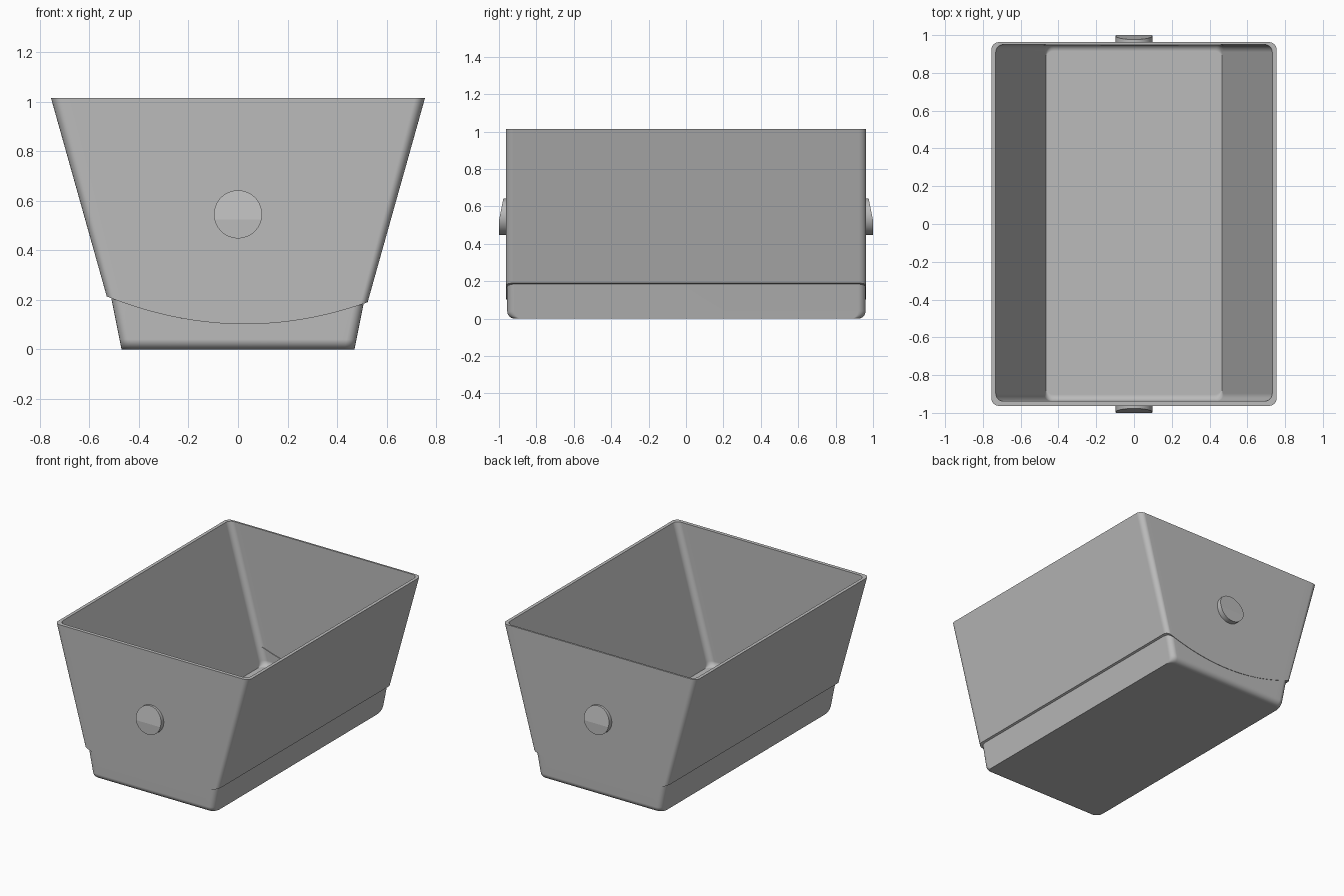
import bpy, bmesh, math

if "Cube" in bpy.data.objects:
    bpy.data.objects.remove(bpy.data.objects["Cube"], do_unlink=True)

grey = bpy.data.materials.new("plain grey")
grey.use_nodes = True
COLOUR = (0.5, 0.5, 0.5, 1)
grey.diffuse_color = COLOUR
grey.node_tree.nodes["Principled BSDF"].inputs["Base Color"].default_value = COLOUR

TOP = 1.015
SLOPE = 0.281
END_STEPS = 28
CORNER_STEPS = 6


def ring(half_x, front, back, z, radius=0.04):
    """Rounded rectangle whose short ends are split into even steps."""
    points = []
    flat = half_x - radius
    corners = ((flat, back - radius), (-flat, back - radius),
               (-flat, front + radius), (flat, front + radius))
    for i, (cx, cy) in enumerate(corners):
        for k in range(CORNER_STEPS + 1):
            a = math.pi / 2 * (i + k / CORNER_STEPS)
            points.append((cx + radius * math.cos(a), cy + radius * math.sin(a), z))
        if i % 2 == 0:
            side = 1 if i == 0 else -1
            end_y = back if i == 0 else front
            for k in range(1, END_STEPS):
                points.append((side * flat * (1 - 2 * k / END_STEPS), end_y, z))
    return points


def finish(name, bm):
    bmesh.ops.recalc_face_normals(bm, faces=bm.faces)
    mesh = bpy.data.meshes.new(name)
    bm.to_mesh(mesh)
    bm.free()
    mesh.materials.append(grey)
    obj = bpy.data.objects.new(name, mesh)
    bpy.context.collection.objects.link(obj)
    bpy.ops.object.select_all(action="DESELECT")
    obj.select_set(True)
    bpy.context.view_layer.objects.active = obj
    bpy.ops.object.shade_smooth_by_angle(angle=math.radians(35))
    normals = obj.modifiers.new("even shading", "WEIGHTED_NORMAL")
    normals.keep_sharp = True
    return obj


def loft(name, rings):
    """Join rings in order and close the last one."""
    bm = bmesh.new()
    rows = [[bm.verts.new(p) for p in r] for r in rings]
    for low, high in zip(rows, rows[1:]):
        for i in range(len(low)):
            j = (i + 1) % len(low)
            bm.faces.new((low[i], low[j], high[j], high[i]))
    bm.faces.new(rows[-1])
    return finish(name, bm)


def arc_height(x):
    return 0.102 - 0.02 * x + 0.36 * x * x


def curved_lower_ring(inset):
    """Follow the sloped walls down to the curved lower edge."""
    upper = ring(0.755 - inset, -0.963 + inset, 0.963 - inset, TOP)
    points = []
    for x, y, z in upper:
        low_x = x
        for _ in range(20):
            z = arc_height(low_x)
            low_x = x * (1 - SLOPE * (TOP - z) / 0.755)
        points.append((low_x, y, z))
    return points


def fillet(floor_z, radius, half_x, slope, front, back):
    """Rings rounding the two ends down into a flat floor."""
    rows = []
    for k in range(7):
        a = math.pi / 2 * k / 6
        rise = radius * (1 - math.sin(a))
        inset = radius * (1 - math.cos(a))
        rows.append(ring(half_x + slope * rise, front + inset, back - inset,
                         floor_z + rise))
    return rows


# Open tub: curved lower lip, outer walls, rim, cavity and floor
loft("tub_body", [
    curved_lower_ring(0.018),
    curved_lower_ring(0),
    ring(0.755, -0.963, 0.963, TOP),
    ring(0.732, -0.938, 0.95, TOP),
] + fillet(0.07, 0.035, 0.466, SLOPE, -0.938, 0.95))

# Narrower base set under the lip
loft("lower_base", [ring(0.513, -0.956, 0.96, 0.214)]
     + fillet(0, 0.04, 0.47, 0.2, -0.956, 0.96))


# Round end knobs with the upper half bevelled back
def knob(name, side):
    bm = bmesh.new()
    radius, centre, crease, steps = 0.097, 0.545, 0.525, 48
    start = math.asin((crease - centre) / radius)
    angles = [start + (math.pi - 2 * start) * k / steps for k in range(steps + 1)]
    low_end = start + 2 * math.pi
    first = math.pi - start
    angles += [first + (low_end - first) * k / steps for k in range(1, steps)]
    outer, inner = [], []
    for a in angles:
        x, z = radius * math.cos(a), centre + radius * math.sin(a)
        depth = 1 - 0.2 * max(0, z - crease)
        outer.append(bm.verts.new((x, side * depth, z)))
        inner.append(bm.verts.new((x, side * 0.955, z)))
    for i in range(len(angles)):
        j = (i + 1) % len(angles)
        bm.faces.new((outer[i], outer[j], inner[j], inner[i]))
    bm.faces.new(outer[:steps + 1])
    bm.faces.new(outer[steps:] + outer[:1])
    bm.faces.new(inner)
    obj = finish(name, bm)
    # Keep the shallow crease across the knob crisp
    for poly in obj.data.polygons:
        if abs(poly.normal.y) > 0.9:
            poly.use_smooth = False


knob("front_knob", -1)
knob("back_knob", 1)
